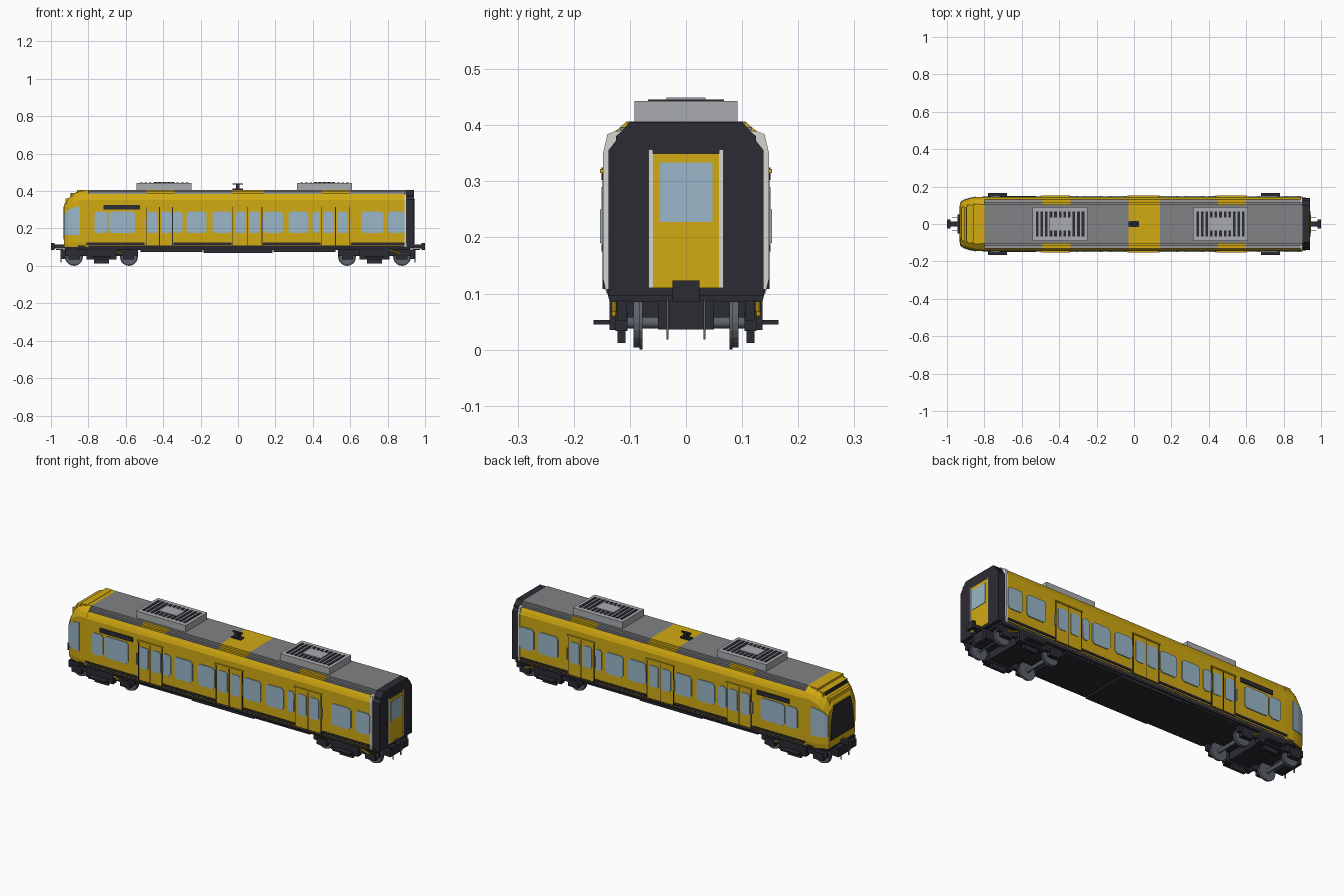
import bpy, bmesh, math
from mathutils import Matrix, Vector

cube = bpy.data.objects.get("Cube")
if cube:
    bpy.data.objects.remove(cube, do_unlink=True)


def material(name, rgb):
    m = bpy.data.materials.new(name)
    m.use_nodes = True
    m.diffuse_color = (*rgb, 1)
    bsdf = next(n for n in m.node_tree.nodes if n.type == 'BSDF_PRINCIPLED')
    bsdf.inputs["Base Color"].default_value = (*rgb, 1)
    return m


YELLOW = material("yellow", (0.64, 0.40, 0.006))
DARK = material("charcoal", (0.024, 0.024, 0.033))
ROOF = material("roof grey", (0.22, 0.225, 0.235))
LIGHT = material("light grey", (0.40, 0.41, 0.43))
WHITE = material("off white", (0.66, 0.66, 0.64))
GLASS = material("pale blue glass", (0.32, 0.47, 0.58))
STEEL = material("steel grey", (0.11, 0.125, 0.148))


def finish(name, bm, *mats, rule=None):
    bmesh.ops.recalc_face_normals(bm, faces=bm.faces)
    if rule:
        for f in bm.faces:
            f.material_index = rule(f.calc_center_median())
    me = bpy.data.meshes.new(name)
    bm.to_mesh(me)
    bm.free()
    for m in mats:
        me.materials.append(m)
    ob = bpy.data.objects.new(name, me)
    bpy.context.collection.objects.link(ob)
    return ob


def boxes(name, mat, items, mirror=False):
    """Boxes given as (x0, x1, y0, y1, z0, z1), optionally repeated at -y."""
    bm = bmesh.new()
    for x0, x1, y0, y1, z0, z1 in items:
        for s in ((1, -1) if mirror else (1,)):
            mx = Matrix.Translation(((x0 + x1) / 2, s * (y0 + y1) / 2, (z0 + z1) / 2))
            bmesh.ops.create_cube(bm, size=1, matrix=mx @ Matrix.Diagonal((x1 - x0, y1 - y0, z1 - z0, 1)))
    return finish(name, bm, mat)


def skin(bm, rings):
    """Bridge closed rings of points and cap both ends."""
    rows = [[bm.verts.new(p) for p in r] for r in rings]
    n = len(rows[0])
    for a, b in zip(rows, rows[1:]):
        for i in range(n):
            bm.faces.new((a[i], a[(i + 1) % n], b[(i + 1) % n], b[i]))
    bm.faces.new(rows[0])
    bm.faces.new(rows[-1])


def loft(name, sections, *mats, rule=None):
    """Sections are (x, half profile of (y, z)) and get mirrored in y."""
    bm = bmesh.new()
    skin(bm, [[(x, y, z) for y, z in h] + [(x, -y, z) for y, z in reversed(h)] for x, h in sections])
    return finish(name, bm, *mats, rule=rule)


def windows(name, spans, z0, z1, y, c=0.012):
    """Clipped-corner panes on both sides."""
    bm = bmesh.new()
    for a, b in spans:
        pts = [(a + c, z0), (b - c, z0), (b, z0 + c), (b, z1 - c), (b - c, z1), (a + c, z1), (a, z1 - c), (a, z0 + c)]
        for s in (1, -1):
            skin(bm, [[(px, s * yy, pz) for px, pz in pts] for yy in (y - 0.006, y)])
    return finish(name, bm, GLASS)


DOORS = [(-0.49, -0.35), (-0.028, 0.128), (0.445, 0.598)]

# Body shell
shell = [(0.140, 0.10), (0.145, 0.125), (0.145, 0.352), (0.138, 0.37), (0.130, 0.385)]
loft("body_shell", [(-0.80, shell), (0.90, shell)], YELLOW)

# Stepped roof with yellow bands over the doors
steps = [(0.130, 0.38), (0.130, 0.388), (0.118, 0.388), (0.118, 0.397), (0.104, 0.397), (0.104, 0.407)]


def roof_colour(c):
    if -0.03 < c.x < 0.14:
        return 1
    over_door = -0.49 < c.x < -0.34 or 0.45 < c.x < 0.60
    return int(over_door and abs(c.y) > 0.1)


loft("roof", [(x, steps) for x in (-0.80, -0.49, -0.34, -0.03, 0.14, 0.45, 0.60, 0.90)], ROOF, YELLOW, rule=roof_colour)
boxes("roof_gutter", LIGHT, [(a, b, 0.121, 0.126, 0.387, 0.391) for a, b in
                             [(-0.80, -0.49), (-0.34, -0.03), (0.14, 0.45), (0.60, 0.89)]], True)

# Tapered cab nose
NOSE = [(-0.80, 0.145, 0.407), (-0.85, 0.143, 0.402), (-0.88, 0.137, 0.386), (-0.91, 0.127, 0.357), (-0.93, 0.112, 0.328)]


def nose_profile(w, t):
    return [(w - 0.004, 0.10), (w, 0.125), (w, t - 0.05), (w - 0.012, t - 0.024), (w - 0.04, t)]


loft("cab_nose", [(x, nose_profile(w, t)) for x, w, t in NOSE], YELLOW)
# Ribbed brow above the windscreen
boxes("brow_ribs", YELLOW, [(x - 0.012, x + 0.025, -w + 0.035, w - 0.035, t - 0.03, t + 0.004) for x, w, t in NOSE[1:4]])
boxes("brow_display", DARK, [(-0.896, -0.858, -0.09, 0.09, 0.365, 0.389)])

# Cab side panes wrapping the taper
bm = bmesh.new()
for s in (1, -1):
    line = [(-0.845, 0.1432, 0.318), (-0.88, 0.137, 0.312), (-0.91, 0.127, 0.298), (-0.928, 0.1135, 0.275)]
    skin(bm, [[(x, s * (w - 0.006), 0.165), (x - 0.001, s * (w + 0.003), 0.165),
               (x - 0.001, s * (w + 0.003), z), (x, s * (w - 0.006), z)] for x, w, z in line])
finish("cab_side_panes", bm, GLASS)

# Dark windscreen panel, wider at the bottom
bm = bmesh.new()
screen = [(-0.098, 0.14), (0.098, 0.14), (0.092, 0.24), (0.07, 0.318), (-0.07, 0.318), (-0.092, 0.24)]
skin(bm, [[(x, y, z) for y, z in screen] for x in (-0.928, -0.934)])
finish("windscreen", bm, DARK)

# Side windows
windows("side_windows", [(-0.768, -0.70), (-0.692, -0.55), (-0.345, -0.297), (-0.275, -0.168), (-0.136, -0.036),
                         (0.136, 0.24), (0.27, 0.376), (0.398, 0.438), (0.66, 0.777), (0.803, 0.90 - 0.01)],
        0.175, 0.29, 0.150)

# Passenger doors
boxes("door_leaves", YELLOW, [(a, b, 0.14, 0.148, 0.108, 0.315) for a, b in DOORS], True)
boxes("door_rails", YELLOW, [(a - 0.005, b + 0.005, 0.14, 0.153, 0.315, 0.322) for a, b in DOORS], True)
boxes("door_seams", DARK, [(x - 0.002, x + 0.002, 0.14, 0.1492, 0.108, 0.315)
                           for a, b in DOORS for x in (a, (a + b) / 2, b)], True)
windows("door_windows", [(m + o - 0.027, m + o + 0.027) for a, b in DOORS
                         for m in [(a + b) / 2] for o in (-0.037, 0.037)], 0.175, 0.29, 0.151, 0.008)
boxes("door_handrails", LIGHT, [(x - 0.002, x + 0.002, 0.14, 0.153, 0.19, 0.25)
                                for a, b in DOORS for x in (a - 0.008, b + 0.005)], True)

# Side destination display and sills
boxes("side_display", DARK, [(-0.72, -0.525, 0.14, 0.151, 0.302, 0.325)], True)
boxes("side_sills", DARK, [(a, b, 0.135, 0.1475, 0.113, 0.124) for a, b in
                           [(-0.81, -0.50), (-0.345, -0.035), (0.135, 0.44), (0.605, 0.89)]], True)

# Gangway end at the rear
end = [(0.1385, 0.097), (0.1385, 0.355), (0.125, 0.372), (0.125, 0.38), (0.112, 0.392), (0.10, 0.406)]
loft("gangway_end", [(0.90, end), (0.94, end)], DARK)
trim = [(0.142, 0.10), (0.1475, 0.125), (0.1475, 0.352), (0.140, 0.384), (0.125, 0.39)]
loft("rear_trim", [(0.889, trim), (0.901, trim)], WHITE)
boxes("end_door", YELLOW, [(0.93, 0.943, -0.059, 0.059, 0.11, 0.35)])
boxes("end_door_window", GLASS, [(0.94, 0.9455, -0.047, 0.047, 0.228, 0.334)])
boxes("end_door_frame", WHITE, [(0.93, 0.945, 0.059, 0.067, 0.11, 0.357)], True)

# Underframe and belly equipment
floor = [(0.136, 0.085), (0.142, 0.108)]
loft("underframe", [(-0.925, [(0.105, 0.085), (0.11, 0.108)]), (-0.85, floor), (0.92, floor)], DARK)
boxes("belly_boxes", DARK, [(-0.52, -0.19, -0.13, 0.13, 0.075, 0.09), (-0.185, 0.185, -0.13, 0.13, 0.07, 0.09),
                            (0.19, 0.52, -0.13, 0.13, 0.075, 0.09)])

# Roof ventilation units
for label, cx in (("front", -0.395), ("rear", 0.4625)):
    boxes(label + "_roof_unit", LIGHT, [(cx - 0.147, cx + 0.147, -0.092, 0.092, 0.40, 0.443)])
    boxes(label + "_roof_grille", DARK, [(cx + o * 0.0245 - 0.007, cx + o * 0.0245 + 0.007, -0.068, 0.068, 0.44, 0.446)
                                         for o in (-5, -4, -3, -2, -1, 0, 1, 2, 3, 4, 5)])
    boxes(label + "_roof_hatch", LIGHT, [(cx - 0.055, cx + 0.055, -0.035, 0.035, 0.44, 0.449)])

# Antenna
boxes("antenna", DARK, [(-0.012, 0.008, -0.012, 0.012, 0.40, 0.434), (-0.03, 0.026, -0.006, 0.006, 0.434, 0.44),
                        (-0.03, 0.026, -0.016, 0.016, 0.407, 0.413)])

# Bogies, wheelsets and couplers at both ends
for label, e in (("front", -1), ("rear", 1)):
    cx = e * 0.73
    boxes(label + "_bogie_sides", DARK, [
        (cx - 0.195, cx + 0.195, 0.106, 0.122, 0.052, 0.088),
        (cx - 0.175, cx - 0.115, 0.104, 0.126, 0.033, 0.07),
        (cx + 0.115, cx + 0.175, 0.104, 0.126, 0.033, 0.07),
        (cx - 0.04, cx + 0.04, 0.108, 0.122, 0.012, 0.09),
        (cx - 0.08, cx + 0.08, 0.106, 0.136, 0.035, 0.09),
        (cx - 0.05, cx + 0.05, 0.12, 0.165, 0.045, 0.053)], True)
    boxes(label + "_bogie_bolster", DARK, [(cx - 0.06, cx + 0.06, -0.11, 0.11, 0.045, 0.09)])
    bm = bmesh.new()
    for wx in (cx - 0.147, cx + 0.147):
        for y, r, d in ((0.086, 0.044, 0.015), (-0.086, 0.044, 0.015), (0.08, 0.048, 0.005), (-0.08, 0.048, 0.005), (0, 0.010, 0.22)):
            mx = Matrix.Translation((wx, y, 0.048)) @ Matrix.Rotation(math.pi / 2, 4, 'X')
            bmesh.ops.create_cone(bm, cap_ends=True, segments=20, radius1=r, radius2=r, depth=d, matrix=mx)
    finish(label + "_wheelsets", bm, STEEL)

    # Yellow damper rods sloping down beside each bogie
    bm = bmesh.new()
    for s in (1, -1):
        a = Vector((cx + (0.02 if e < 0 else 0.05), s * 0.128, 0.094))
        b = a + Vector((0.09, 0, -0.03))
        mx = Matrix.Translation((a + b) / 2) @ (b - a).to_track_quat('Z', 'Y').to_matrix().to_4x4()
        bmesh.ops.create_cone(bm, cap_ends=True, segments=8, radius1=0.005, radius2=0.005, depth=(b - a).length, matrix=mx)
    finish(label + "_dampers", bm, YELLOW)

    def span(a, b):
        return (min(e * a, e * b), max(e * a, e * b))
    boxes(label + "_coupler", DARK, [(*span(0.92, 0.985), -0.013, 0.013, 0.094, 0.114),
                                     (*span(0.982, 1.0), -0.024, 0.024, 0.086, 0.123),
                                     (*span(0.89, 0.945), -0.05, 0.05, 0.036, 0.088)])
    boxes(label + "_brake_hoses", STEEL, [(*span(0.935, 0.972), 0.031, 0.035, 0.085, 0.09),
                                          (*span(0.945, 0.950), 0.031, 0.035, 0.018, 0.09)], True)
